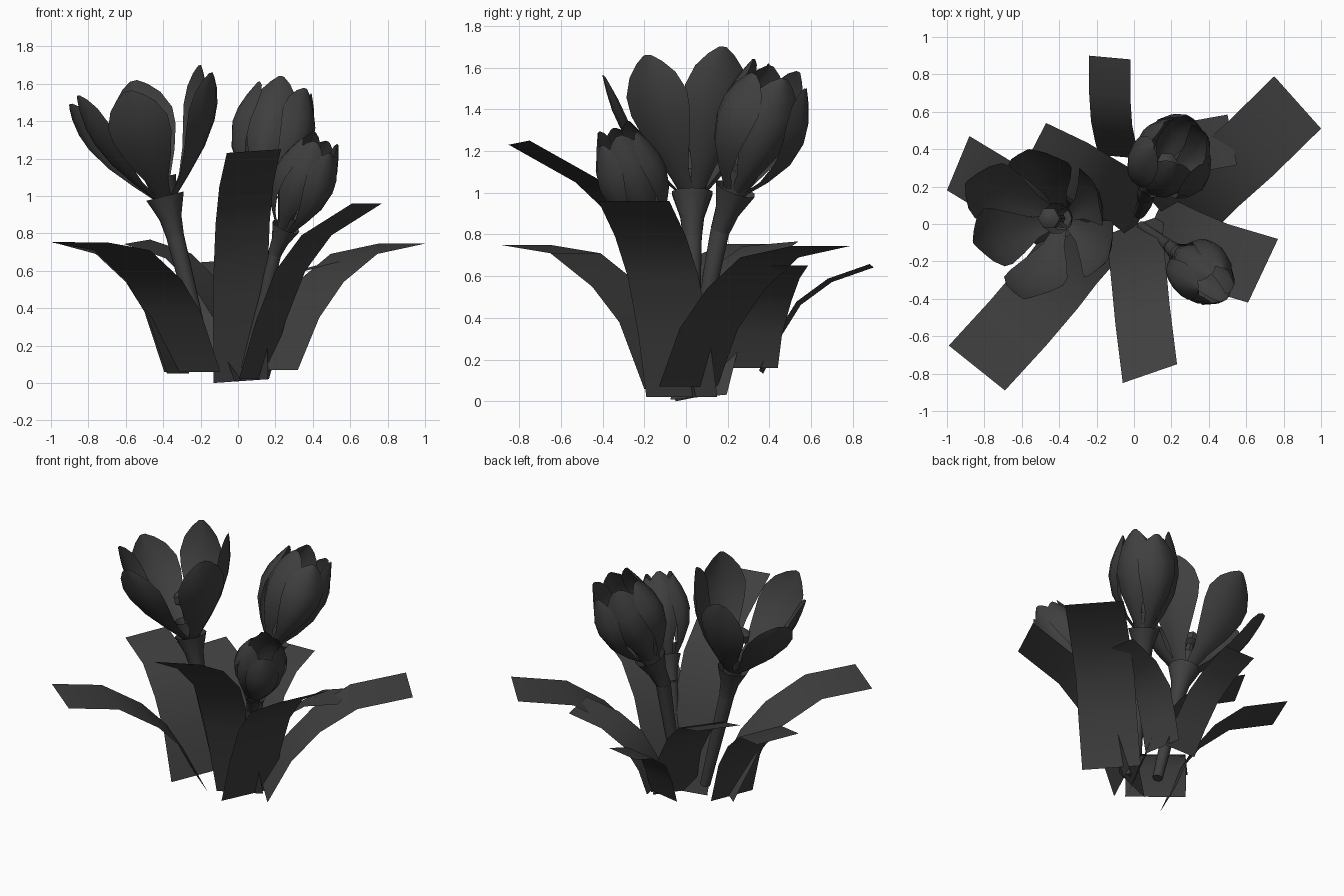
import bpy, bmesh, math
from mathutils import Vector

cube = bpy.data.objects.get("Cube")
if cube:
    bpy.data.objects.remove(cube, do_unlink=True)

charcoal = bpy.data.materials.new("charcoal")
charcoal.use_nodes = True
COLOUR = (0.05, 0.05, 0.05, 1)
charcoal.diffuse_color = COLOUR
charcoal.node_tree.nodes["Principled BSDF"].inputs["Base Color"].default_value = COLOUR


def loft(name, rows, closed=False, caps=False):
    """Skin rows of points into one smooth-shaded sheet or tube."""
    bm = bmesh.new()
    grid = [[bm.verts.new(p) for p in row] for row in rows]
    n = len(rows[0])
    for low, high in zip(grid, grid[1:]):
        for i in range(n if closed else n - 1):
            j = (i + 1) % n
            bm.faces.new((low[i], low[j], high[j], high[i]))
    if caps:
        bm.faces.new(grid[0][::-1])
        bm.faces.new(grid[-1])
    mesh = bpy.data.meshes.new(name)
    bm.to_mesh(mesh)
    bm.free()
    mesh.materials.append(charcoal)
    obj = bpy.data.objects.new(name, mesh)
    bpy.context.collection.objects.link(obj)
    bpy.ops.object.select_all(action='DESELECT')
    obj.select_set(True)
    bpy.context.view_layer.objects.active = obj
    bpy.ops.object.shade_smooth_by_angle(angle=math.radians(40))


def leaf(name, half, path):
    """Flat strap leaf swept along a path, half is its sideways half width."""
    side = Vector(half)
    loft(name, [[Vector(p) - side, Vector(p) + side] for p in path])


def tube(name, path, radii, sides=10, caps=False):
    path = [Vector(p) for p in path]
    rows = []
    for i, p in enumerate(path):
        d = (path[min(i + 1, len(path) - 1)] - path[max(i - 1, 0)]).normalized()
        u = d.cross(Vector((0, 1, 0))).normalized()
        v = d.cross(u)
        ring = []
        for k in range(sides):
            a = -math.tau * k / sides
            ring.append(p + (u * math.cos(a) + v * math.sin(a)) * radii[i])
        rows.append(ring)
    loft(name, rows, closed=True, caps=caps)


def petal(name, base, tip, axis, width, bulge, cup):
    """Cupped petal that bulges away from the flower axis."""
    base, tip = Vector(base), Vector(tip)
    out = (tip - base) - axis * (tip - base).dot(axis)
    out.normalize()
    side = axis.cross(out)
    start = base + out * 0.05
    outline = [(0, .2), (.18, .36), (.38, .72), (.58, .97), (.72, 1),
               (.86, .76), (.95, .42), (1, .12)]
    rows = []
    for t, w in outline:
        mid = start.lerp(tip, t) + out * bulge * math.sin(math.pi * t)
        rows.append([mid + side * u * w * width / 2 - out * cup * w * u * u
                     for u in (-1, -.5, 0, .5, 1)])
    loft(name, rows)


def flower_base(name, root, bend, neck, axis, size):
    """Stem, flared collar, throat and stamen."""
    root, bend, neck = Vector(root), Vector(bend), Vector(neck)
    tube(name + "_stem", [root, bend, neck - axis * .2 * size],
         [.033 * size, .042 * size, .048 * size], caps=True)
    tube(name + "_collar", [neck - axis * .2 * size, neck - axis * .1 * size,
                            neck + axis * .02], [.048 * size, .06 * size, .103 * size])
    tube(name + "_throat", [neck - axis * .1 * size, neck, neck + axis * .12 * size],
         [.05 * size, .06 * size, .085 * size])
    knob = neck + axis * .27 * size
    tube(name + "_stamen", [neck, knob - axis * .05, knob - axis * .03,
                            knob + axis * .02, knob + axis * .04],
         [.02, .025, .06 * size, .06 * size, .03], sides=6, caps=True)


# Strap leaves around the clump
leaf("front_right_leaf", (.15, -.12, 0), [(-.245, -.08, .06), (-.35, -.2, .38),
     (-.45, -.33, .55), (-.62, -.53, .71), (-.84, -.77, .75)])
leaf("back_left_leaf", (.125, -.14, 0), [(.195, .01, .07), (.31, .11, .35),
     (.44, .24, .54), (.62, .4, .69), (.875, .65, .745)])
leaf("front_leaf", (.145, .05, .01), [(.015, 0, .01), (.01, -.12, .5),
     (.025, -.27, .86), (.045, -.48, 1.06), (.085, -.8, 1.24)])
leaf("left_leaf", (.08, .17, 0), [(.085, -.02, .02), (.175, -.06, .33),
     (.28, -.11, .6), (.42, -.17, .79), (.69, -.25, .96)])
leaf("back_leaf", (.11, -.01, .008), [(-.08, .36, .14), (-.1, .44, .31),
     (-.12, .54, .47), (-.13, .69, .58), (-.13, .89, .65)])
leaf("right_leaf", (.06, .145, 0), [(-.32, -.05, .05), (-.42, .01, .35),
     (-.54, .08, .54), (-.7, .18, .69), (-.94, .325, .755)])
leaf("back_right_leaf", (.07, .135, .012), [(.05, .06, .02), (-.05, .14, .34),
     (-.17, .21, .53), (-.32, .3, .68), (-.54, .405, .755)])
leaf("small_back_leaf", (-.025, .135, 0), [(.02, .305, .16), (.07, .325, .32),
     (.15, .37, .48), (.3, .41, .59), (.525, .45, .65)])

# Open flower
neck = (-.385, .03, .98)
axis = Vector((-.15, 0, .6)).normalized()
flower_base("open_flower", (-.17, .03, .12), (-.265, .03, .5), neck, axis, 1)
open_tips = [(-.56, .4, 1.615), (-.9, .22, 1.49), (-.86, -.1, 1.535),
             (-.59, -.4, 1.56), (-.14, -.19, 1.66), (-.2, .18, 1.7)]
for i, tip in enumerate(open_tips):
    petal(f"open_petal_{i + 1}", neck, tip, axis, .33, .08, .05)


# Closed flowers: tips ring the axis, with alternate petals inside
def closed_flower(name, root, bend, neck, top, ring, width, bulge, size):
    neck, top = Vector(neck), Vector(top)
    axis = (top - neck).normalized()
    flower_base(name, root, bend, neck, axis, size)
    u = axis.cross(Vector((0, 1, 0))).normalized()
    v = axis.cross(u)
    for i in range(6):
        a = math.tau * i / 6 + .2
        inner = i % 2
        out = u * math.cos(a) + v * math.sin(a)
        tip = top + out * ring * (1 - .12 * inner) + axis * .03 * inner
        petal(f"{name}_petal_{i + 1}", neck, tip, axis, width,
              bulge * (1 - .15 * inner), .07 * size)


closed_flower("tall_flower", (.03, .06, .2), (.06, .12, .6), (.11, .23, 1.0),
              (.255, .435, 1.56), .16, .26, .13, 1)
closed_flower("small_flower", (.04, -.01, .08), (.15, -.09, .48), (.25, -.17, .82),
              (.44, -.33, 1.275), .105, .21, .1, .75)
